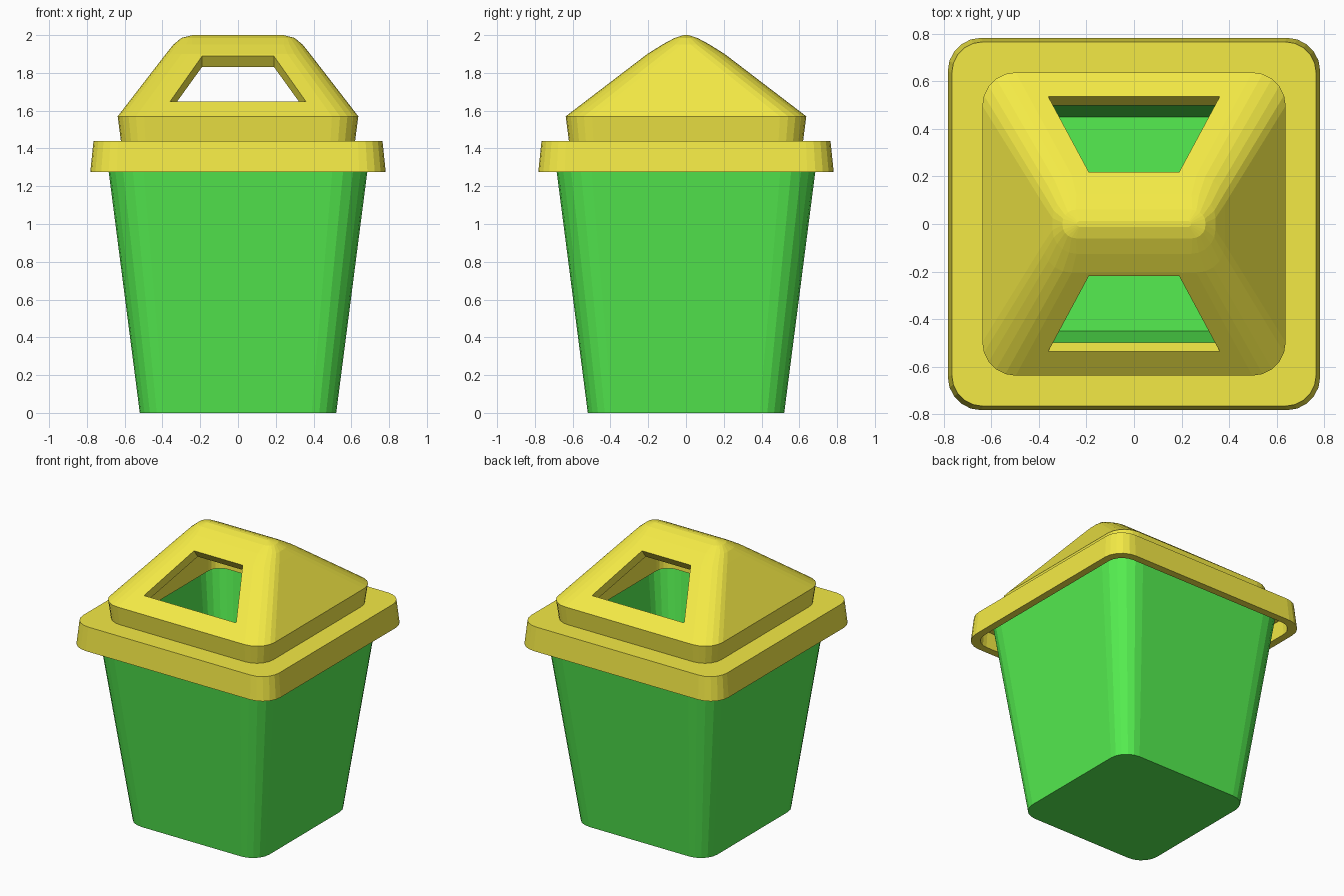
import bpy, bmesh, math
from mathutils import Vector

if "Cube" in bpy.data.objects:
    bpy.data.objects.remove(bpy.data.objects["Cube"])


def material(name, rgb):
    m = bpy.data.materials.new(name)
    m.diffuse_color = (*rgb, 1)
    m.use_nodes = True
    m.node_tree.nodes["Principled BSDF"].inputs["Base Color"].default_value = m.diffuse_color
    return m


def make_object(name, bm, mat=None):
    bmesh.ops.recalc_face_normals(bm, faces=bm.faces)
    me = bpy.data.meshes.new(name)
    bm.to_mesh(me)
    bm.free()
    ob = bpy.data.objects.new(name, me)
    bpy.context.collection.objects.link(ob)
    if mat:
        me.materials.append(mat)
    return ob


def rounded_ring(bm, z, hx, hy, r, seg=5):
    """Rounded rectangle of vertices at height z."""
    r = min(r, hx, hy)
    verts = []
    for q, (sx, sy) in enumerate([(1, 1), (-1, 1), (-1, -1), (1, -1)]):
        for i in range(seg + 1):
            a = math.pi / 2 * (q + i / seg)
            verts.append(bm.verts.new((sx * (hx - r) + r * math.cos(a),
                                       sy * (hy - r) + r * math.sin(a), z)))
    return verts


def loft(name, rings, mat):
    """Skin a list of (z, half_x, half_y, radius) rings and cap both ends."""
    bm = bmesh.new()
    loops = [rounded_ring(bm, *r) for r in rings]
    n = len(loops[0])
    for a, b in zip(loops, loops[1:]):
        for i in range(n):
            j = (i + 1) % n
            bm.faces.new((a[i], a[j], b[j], b[i]))
    bm.faces.new(loops[0])
    bm.faces.new(loops[-1])
    return make_object(name, bm, mat)


green = material("green_plastic", (0.09, 0.85, 0.08))
yellow = material("yellow_plastic", (0.9, 0.82, 0.06))

# Hollow tapered bin: outside going up, then inside going down to the floor
loft("bin_body", [
    (0.00, 0.52, 0.52, 0.13),
    (1.38, 0.698, 0.698, 0.19),
    (1.38, 0.63, 0.63, 0.15),
    (0.07, 0.45, 0.45, 0.09),
], green)

# Hollow lid: ridge, hipped roof, collar, ledge and skirt, then back up inside
lid = loft("lid", [
    (2.00, 0.24, 0.012, 0.012),
    (1.985, 0.30, 0.06, 0.055),
    (1.95, 0.342, 0.125, 0.10),
    (1.90, 0.382, 0.205, 0.12),
    (1.57, 0.637, 0.637, 0.14),
    (1.44, 0.62, 0.62, 0.13),
    (1.44, 0.765, 0.765, 0.13),
    (1.275, 0.782, 0.782, 0.14),
    (1.275, 0.73, 0.73, 0.11),
    (1.385, 0.72, 0.72, 0.10),
    (1.385, 0.56, 0.56, 0.09),
    (1.541, 0.572, 0.572, 0.09),
    (1.86, 0.325, 0.14, 0.08),
    (1.91, 0.26, 0.06, 0.05),
], yellow)

# Trapezoid openings, cut square to the front and back slopes
bm = bmesh.new()
for s in (-1, 1):
    normal = Vector((0, s * 0.59, 0.81))
    outline = [Vector((x, s * y, z)) for x, y, z in
               [(-0.36, 0.54, 1.655), (0.36, 0.54, 1.655),
                (0.19, 0.22, 1.89), (-0.19, 0.22, 1.89)]]
    outer = [bm.verts.new(p + normal * 0.08) for p in outline]
    inner = [bm.verts.new(p - normal * 0.11) for p in outline]
    bm.faces.new(outer)
    bm.faces.new(inner)
    for i in range(4):
        j = (i + 1) % 4
        bm.faces.new((outer[i], outer[j], inner[j], inner[i]))
cutter = make_object("opening_cutter", bm)
cutter.hide_render = True

cut = lid.modifiers.new("openings", 'BOOLEAN')
cut.operation = 'DIFFERENCE'
cut.solver = 'EXACT'
cut.object = cutter
bpy.context.view_layer.objects.active = lid
lid.select_set(True)
bpy.ops.object.modifier_apply(modifier=cut.name)
bpy.data.objects.remove(cutter)
